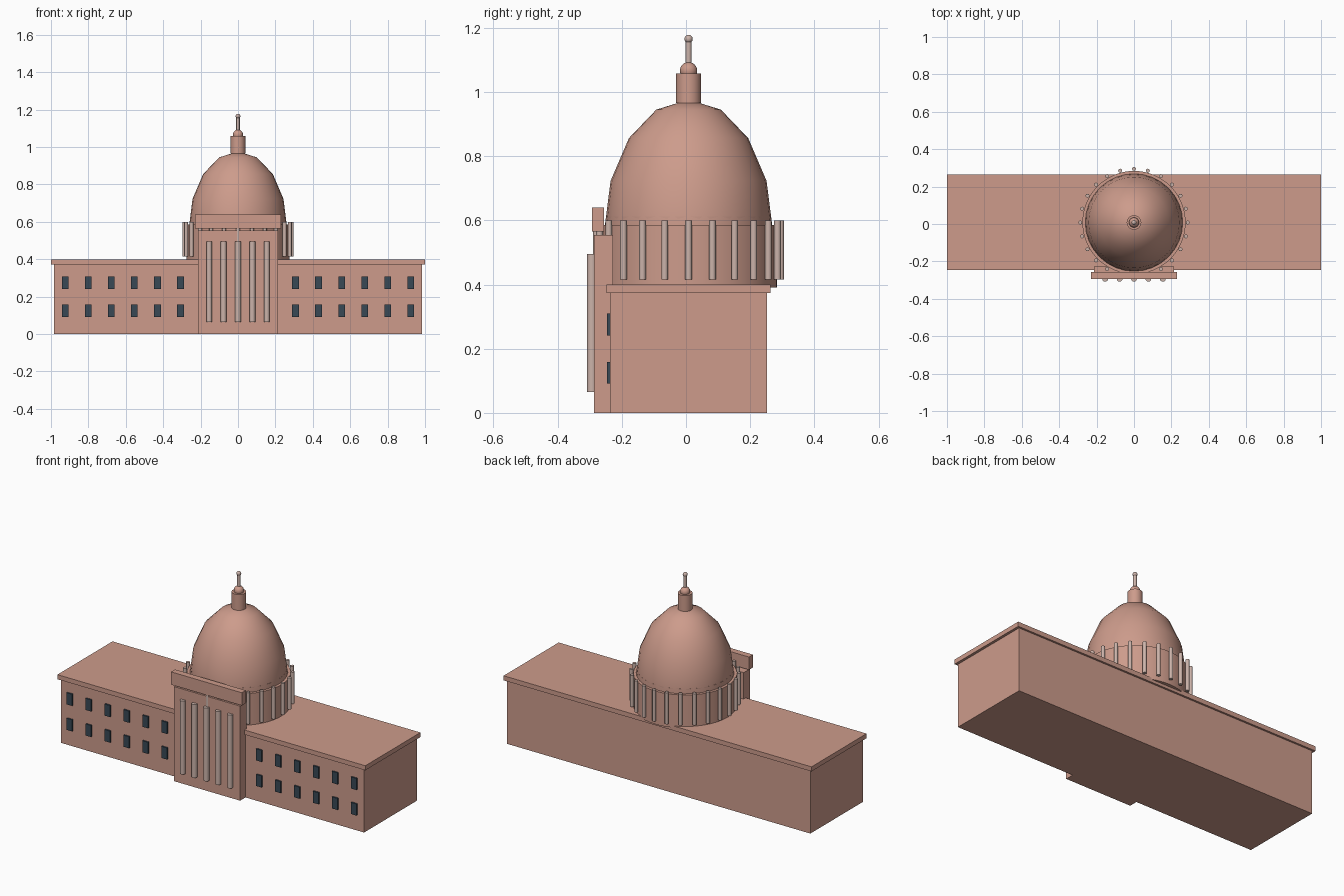
import bpy
import math
from math import radians, sin, cos

cube = bpy.data.objects.get("Cube")
if cube:
    bpy.data.objects.remove(cube, do_unlink=True)


def material(name, rgb):
    mat = bpy.data.materials.new(name)
    mat.use_nodes = True
    mat.diffuse_color = (*rgb, 1)
    bsdf = next(n for n in mat.node_tree.nodes if n.type == "BSDF_PRINCIPLED")
    bsdf.inputs["Base Color"].default_value = (*rgb, 1)
    return mat


STONE = material("rose stone", (0.61, 0.33, 0.26))
PALE = material("pale column stone", (0.60, 0.45, 0.40))
GLASS = material("dark window glass", (0.04, 0.065, 0.09))
CY = 0.008  # centre line of the main block and dome


def finish(name, mat, smooth=False):
    obj = bpy.context.object
    obj.name = name
    obj.data.materials.append(mat)
    if smooth:
        bpy.ops.object.shade_smooth_by_angle(angle=radians(60))
    return obj


def box(name, mat, x, y, z):
    """Box from (min, max) pairs on each axis."""
    bpy.ops.mesh.primitive_cube_add(size=1, location=[sum(p) / 2 for p in (x, y, z)])
    obj = finish(name, mat)
    obj.scale = [p[1] - p[0] for p in (x, y, z)]
    return obj


def cylinder(name, mat, x, y, r, z0, z1, sides=32):
    bpy.ops.mesh.primitive_cylinder_add(vertices=sides, radius=r, depth=z1 - z0,
                                        location=(x, y, (z0 + z1) / 2))
    return finish(name, mat, True)


def ball(name, mat, z, r, height, segments, rings):
    bpy.ops.mesh.primitive_uv_sphere_add(segments=segments, ring_count=rings, radius=1,
                                         location=(0, CY, z))
    obj = finish(name, mat, True)
    obj.scale = (r, r, height)
    return obj


# Main block and roof slab
box("main_block", STONE, (-0.985, 0.985), (-0.237, 0.253), (0, 0.373))
box("roof_slab", STONE, (-1, 1), (-0.247, 0.264), (0.373, 0.40))

# Two rows of windows on each wing
for side, label in ((-1, "right"), (1, "left")):
    for row, z in (("lower", 0.125), ("upper", 0.275)):
        for i in range(6):
            x = side * (0.308 + 0.123 * i)
            box(f"{label}_{row}_window_{i + 1}", GLASS, (x - 0.018, x + 0.018),
                (-0.246, -0.2365), (z - 0.034, z + 0.034))

# Front portico with its columns and lintel
box("portico", STONE, (-0.215, 0.215), (-0.287, -0.228), (0, 0.555))
box("portico_lintel", STONE, (-0.23, 0.23), (-0.293, -0.256), (0.565, 0.64))
for i in range(5):
    cylinder(f"portico_column_{i + 1}", PALE, (i - 2) * 0.077, -0.293, 0.0155, 0.065, 0.495, 16)

# Drum ringed with columns
cylinder("drum", STONE, 0, CY, 0.276, 0.39, 0.585, 48)
cylinder("dome_base_ring", STONE, 0, CY, 0.257, 0.58, 0.612, 48)
for i in range(24):
    a = i * math.tau / 24
    cylinder(f"drum_column_{i + 1}", PALE, 0.287 * cos(a), CY + 0.287 * sin(a),
             0.0105, 0.415, 0.60, 12)

# Dome, lantern and finial
ball("dome", STONE, 0.566, 0.263, 0.41, 32, 8)
cylinder("lantern", STONE, 0, CY, 0.039, 0.965, 1.058, 24)
ball("lantern_cap", STONE, 1.066, 0.027, 0.027, 24, 12)
cylinder("finial_rod", PALE, 0, CY, 0.0095, 1.07, 1.165, 12)
ball("finial_ball", PALE, 1.165, 0.013, 0.013, 16, 8)
